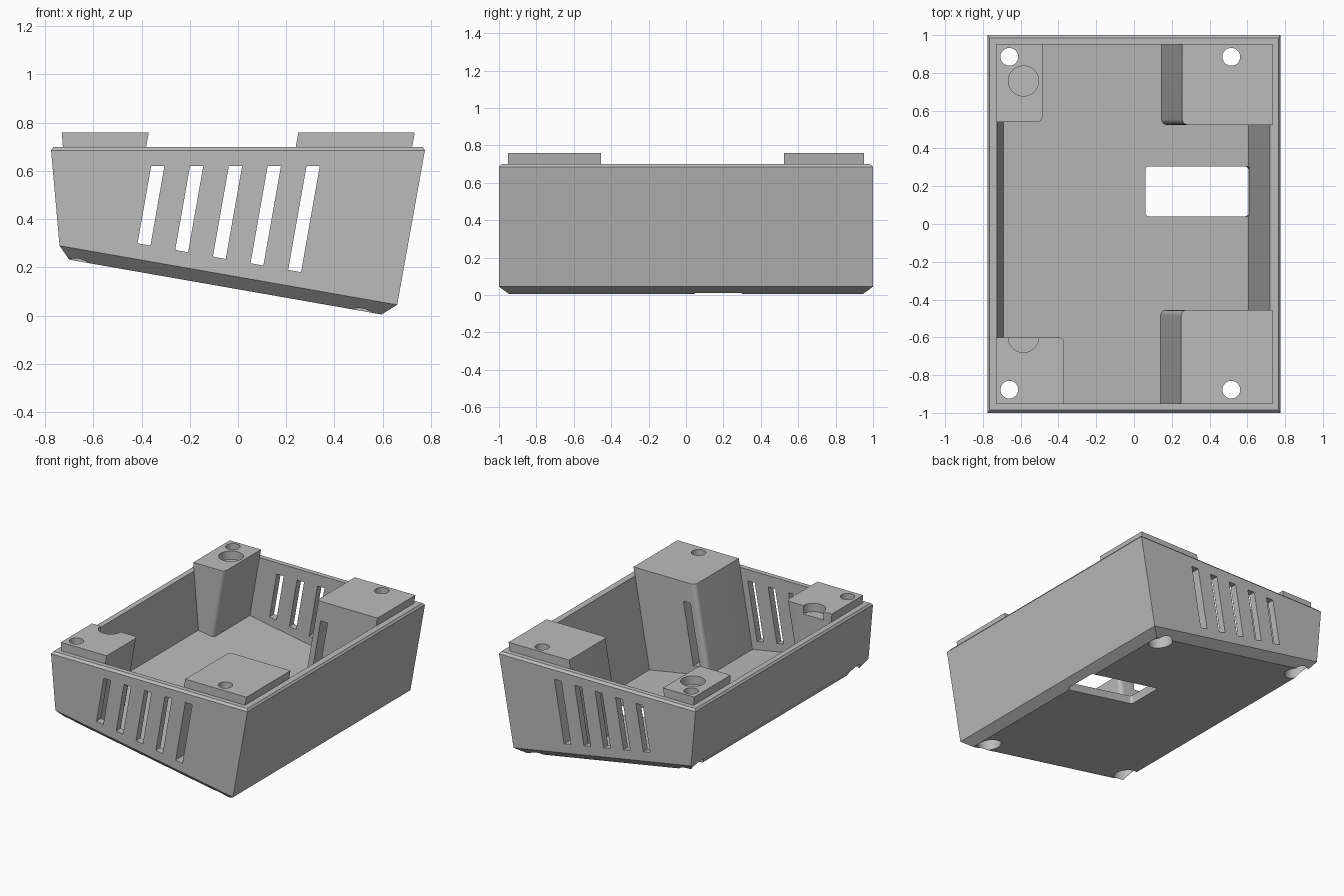
import bpy, bmesh, math
from mathutils import Vector

if "Cube" in bpy.data.objects:
    bpy.data.objects.remove(bpy.data.objects["Cube"], do_unlink=True)

grey = bpy.data.materials.new("plain_grey")
grey.use_nodes = True
grey.diffuse_color = (0.5, 0.5, 0.5, 1)
grey.node_tree.nodes["Principled BSDF"].inputs["Base Color"].default_value = (0.5, 0.5, 0.5, 1)

TILT = math.radians(10)      # slope of the base
LEAN = math.tan(TILT)
RIM, PAD_TOP = 0.70, 0.76


def base_z(x):
    """Height of the sloping underside."""
    return 0.005 - LEAN * (x - 0.595)


def drop(x, z, slope, lift):
    """Follow a leaning wall from (x, z) down to a plane above the underside."""
    t = (z - base_z(x) - lift) / (1 + LEAN * slope)
    return Vector((x - slope * t, z - t))


def loft(name, rings):
    """Closed solid through matching rings of points."""
    bm = bmesh.new()
    loops = [[bm.verts.new(p) for p in r] for r in rings]
    n = len(loops[0])
    for a, b in zip(loops, loops[1:]):
        for i in range(n):
            j = (i + 1) % n
            bm.faces.new((a[i], a[j], b[j], b[i]))
    bm.faces.new(loops[0][::-1])
    bm.faces.new(loops[-1])
    bmesh.ops.recalc_face_normals(bm, faces=bm.faces)
    mesh = bpy.data.meshes.new(name)
    bm.to_mesh(mesh)
    bm.free()
    mesh.materials.append(grey)
    ob = bpy.data.objects.new(name, mesh)
    bpy.context.scene.collection.objects.link(ob)
    return ob


def rect(x0, z0, x1, z1, y):
    return [(x0, -y, z0), (x1, -y, z1), (x1, y, z1), (x0, y, z0)]


def combine(target, tool, operation):
    mod = target.modifiers.new("cut", "BOOLEAN")
    mod.operation, mod.solver, mod.object = operation, "EXACT", tool
    bpy.context.view_layer.objects.active = target
    bpy.ops.object.modifier_apply(modifier=mod.name)
    bpy.data.objects.remove(tool, do_unlink=True)


def cylinder(x, y, r, z0, z1, n=40):
    ring = [(x + r * math.cos(math.tau * i / n), y + r * math.sin(math.tau * i / n)) for i in range(n)]
    return loft("hole_cutter", [[(a, b, z) for a, b in ring] for z in (z0, z1)])


def rounded(x, y, cx, cy, r, n=6):
    """Arc rounding corner (x, y) whose centre lies towards (cx, cy), from the x side to the y side."""
    sx, sy = math.copysign(1, cx - x), math.copysign(1, cy - y)
    return [(x + sx * r * (1 - math.cos(a)), y + sy * r * (1 - math.sin(a)))
            for a in (math.pi / 2 * i / n for i in range(n + 1))]


# Outer body with chamfered base and rim
shell = loft("enclosure_shell", [
    rect(-0.70, 0.232, 0.595, 0.005, 0.945),
    rect(-0.74, 0.29, 0.66, 0.045, 1.0),
    rect(-0.775, 0.685, 0.775, 0.685, 1.0),
    rect(-0.765, RIM, 0.765, RIM, 0.985)])

# Inner cavity
left, right = drop(-0.725, RIM, -0.085, 0.056), drop(0.72, RIM, LEAN, 0.056)
combine(shell, loft("cavity_cutter", [
    rect(left.x, left.y, right.x, right.y, 0.95),
    rect(-0.742, 0.9, 0.755, 0.9, 0.95)]), "DIFFERENCE")

# Corner pillars: inner x, inner y, outer x, outer y
for xi, yi, xo, yo in ((0.255, 0.525, 0.733, 0.952), (0.25, -0.455, 0.733, -0.952),
                       (-0.485, 0.54, -0.731, 0.952), (-0.37, -0.60, -0.731, -0.952)):
    plan = [(xo, yi), (xo, yo), (xi, yo)] + rounded(xi, yi, xo, yo, 0.03)[::-1][::-1]
    # walk the arc starting from the inner x side
    arc = rounded(xi, yi, xo, yo, 0.03)
    arc.sort(key=lambda p: abs(p[1] - yi), reverse=True)
    plan = plan[:3] + arc
    bottom = []
    for x, y in plan:
        p = drop(x, PAD_TOP, -0.085 if x == xo and xo < 0 else LEAN, 0.028)
        bottom.append((p.x, y, p.y))
    combine(shell, loft("corner_pillar", [bottom, [(x, y, PAD_TOP) for x, y in plan]]), "UNION")

# Slanted vent slots through the front and back walls
for i in range(5):
    x, w, top = -0.36 + 0.161 * i, 0.055, 0.62
    z = 0.30 - 0.0275 * i
    lower = [(x - LEAN * (top - z), z), (x + w - LEAN * (top - z + 0.01), z - 0.01)]
    outline = lower + [(x + w, top), (x, top)]
    combine(shell, loft("vent_cutter", [[(a, y, b) for a, b in outline] for y in (-1.1, 1.1)]), "DIFFERENCE")

# Rounded floor window
x0, x1, y0, y1 = 0.05, 0.605, 0.04, 0.305
mx, my = (x0 + x1) / 2, (y0 + y1) / 2
window = (rounded(x0, y0, mx, my, 0.02) + rounded(x1, y0, mx, my, 0.02)[::-1]
          + rounded(x1, y1, mx, my, 0.02) + rounded(x0, y1, mx, my, 0.02)[::-1])
combine(shell, loft("window_cutter", [
    [(x + LEAN * h, y, base_z(x) + h) for x, y in window] for h in (-0.05, 0.085)]), "DIFFERENCE")

# Screw holes with counterbores underneath
for x in (-0.66, 0.515):
    for y in (-0.877, 0.885):
        combine(shell, cylinder(x, y, 0.047, -0.2, 1.0), "DIFFERENCE")
        combine(shell, cylinder(x, y, 0.08, -0.2, base_z(x) + 0.22), "DIFFERENCE")

# Shallow round pockets in the tops of two pillars
for y in (0.757, -0.60):
    combine(shell, cylinder(-0.585, y, 0.08, PAD_TOP - 0.06, 0.9), "DIFFERENCE")

# Smooth the rounded edges only
bpy.ops.object.select_all(action="DESELECT")
shell.select_set(True)
bpy.context.view_layer.objects.active = shell
bpy.ops.object.shade_smooth_by_angle(angle=math.radians(25))
